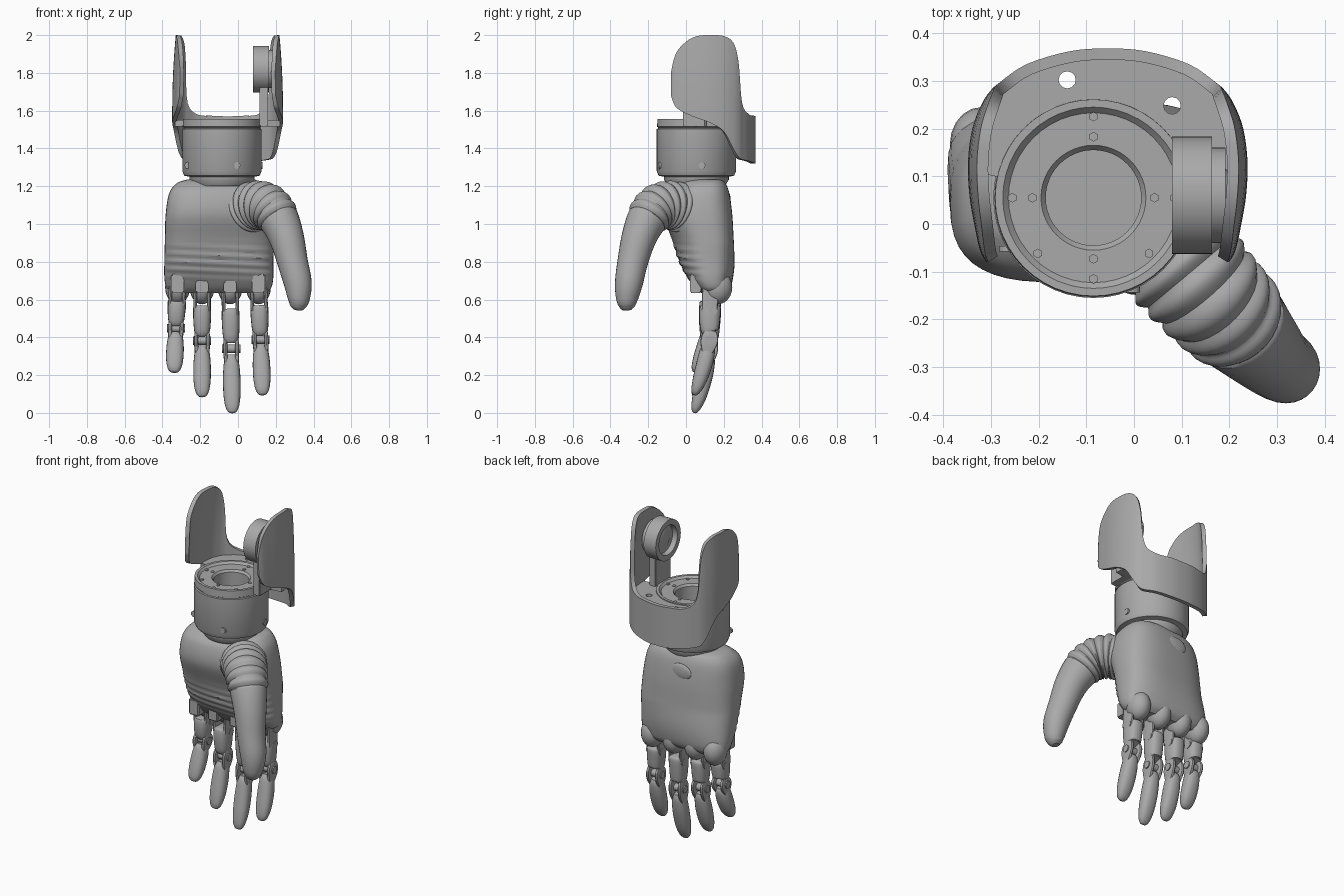
import bpy, bmesh, math
from mathutils import Vector, Matrix

if "Cube" in bpy.data.objects:
    bpy.data.objects.remove(bpy.data.objects["Cube"])

grey = bpy.data.materials.new("mid_grey")
grey.use_nodes = True
grey.diffuse_color = (0.4, 0.4, 0.4, 1)
grey.node_tree.nodes["Principled BSDF"].inputs["Base Color"].default_value = (0.4, 0.4, 0.4, 1)


def smooth(ob, angle=35):
    bpy.ops.object.select_all(action="DESELECT")
    ob.select_set(True)
    bpy.context.view_layer.objects.active = ob
    for mod in ob.modifiers[:]:
        bpy.ops.object.modifier_apply(modifier=mod.name)
    bpy.ops.object.shade_smooth_by_angle(angle=math.radians(angle))


def finish(name, bm, recalc=True):
    if recalc:
        bmesh.ops.recalc_face_normals(bm, faces=bm.faces)
    mesh = bpy.data.meshes.new(name)
    bm.to_mesh(mesh)
    bm.free()
    ob = bpy.data.objects.new(name, mesh)
    bpy.context.collection.objects.link(ob)
    mesh.materials.append(grey)
    smooth(ob)
    return ob


def smooth_rows(rows, steps):
    """Catmull-Rom interpolation of equally long tuples."""
    rows = [Vector(r) for r in rows]
    out = []
    for i in range(len(rows) - 1):
        a, b, c, d = rows[max(i - 1, 0)], rows[i], rows[i + 1], rows[min(i + 2, len(rows) - 1)]
        for k in range(steps):
            t = k / steps
            out.append(0.5 * (2 * b + (c - a) * t + (2 * a - 5 * b + 4 * c - d) * t * t
                              + (3 * b - a - 3 * c + d) * t ** 3))
    return out + [rows[-1]]


def loft(name, rows, steps=4, sides=20, side_axis=(1, 0, 0), power=2, level=False, ripple=None):
    """Tube through rows of x, y, z, half width, half depth."""
    rows = smooth_rows(rows, steps)
    bm = bmesh.new()
    rings = []
    for i, r in enumerate(rows):
        c = Vector(r[:3])
        t = Vector(rows[min(i + 1, len(rows) - 1)][:3]) - Vector(rows[max(i - 1, 0)][:3])
        t = Vector((0, 0, -1)) if level else t.normalized()
        u = Vector(side_axis)
        u = (u - t * u.dot(t)).normalized()
        v = t.cross(u)
        ring = []
        for k in range(sides):
            a = math.tau * k / sides
            ca, sa = math.cos(a), math.sin(a)
            p = c + u * r[3] * math.copysign(abs(ca) ** (2 / power), ca) \
                + v * r[4] * math.copysign(abs(sa) ** (2 / power), sa)
            if ripple:
                p = ripple(p, c, i / (len(rows) - 1))
            ring.append(bm.verts.new(p))
        rings.append(ring)
    for a, b in zip(rings, rings[1:]):
        for k in range(sides):
            n = (k + 1) % sides
            bm.faces.new((a[k], a[n], b[n], b[k]))
    bm.faces.new(rings[0])
    bm.faces.new(rings[-1])
    return finish(name, bm)


def cylinder(name, center, radius, depth, axis="Z", sides=32, top=None):
    bm = bmesh.new()
    turn = {"Z": Matrix(), "X": Matrix.Rotation(math.pi / 2, 4, "Y"),
            "Y": Matrix.Rotation(-math.pi / 2, 4, "X")}[axis]
    bmesh.ops.create_cone(bm, cap_ends=True, segments=sides, radius1=radius,
                          radius2=radius if top is None else top, depth=depth,
                          matrix=Matrix.Translation(center) @ turn)
    return finish(name, bm)


def box(name, center, size):
    bm = bmesh.new()
    bmesh.ops.create_cube(bm, size=1, matrix=Matrix.Translation(center) @ Matrix.Diagonal((*size, 1)))
    bmesh.ops.bevel(bm, geom=bm.edges[:], offset=min(size) * 0.12, segments=2, affect="EDGES")
    return finish(name, bm)


def ellipsoid(name, center, radii):
    bm = bmesh.new()
    bmesh.ops.create_uvsphere(bm, u_segments=20, v_segments=12, radius=1,
                              matrix=Matrix.Translation(center) @ Matrix.Diagonal((*radii, 1)))
    return finish(name, bm)


def turned(name, profile, center, axis, steps=48):
    """Spin a profile of radius and distance along the axis."""
    c, n = Vector(center), Vector(axis)
    out = n.orthogonal().normalized()
    bm = bmesh.new()
    verts = [bm.verts.new(c + out * r + n * h) for r, h in profile]
    edges = [bm.edges.new(e) for e in zip(verts, verts[1:])]
    bmesh.ops.spin(bm, geom=verts + edges, cent=c, axis=n, angle=math.tau, steps=steps)
    bmesh.ops.remove_doubles(bm, verts=bm.verts, dist=1e-4)
    return finish(name, bm)


# Wrist collar
AX, AY = -0.085, 0.055
turned("wrist_collar", [(0, 1.3), (.1, 1.3), (.1, 1.53), (.11, 1.543), (.178, 1.543), (.19, 1.556),
                        (.206, 1.556), (.208, 1.515), (.203, 1.512), (.203, 1.506), (.21, 1.503),
                        (.21, 1.28), (.2, 1.256), (.172, 1.25), (.172, 1.235), (.15, 1.2), (0, 1.2)],
       (AX, AY, 0), (0, 0, 1))
for k in range(4):
    a = k * math.pi / 2
    spots = [(.128, a), (.17, a)] + ([(.165, a + math.pi / 4)] if k > 1 else [])
    for r, b in spots:
        cylinder("collar_screw", (AX + r * math.cos(b), AY + r * math.sin(b), 1.543), .01, .01, sides=6)
for x, y, axis in ((AX + .08, AY - .193, "Y"), (AX - .18, AY - .107, "Y"), (AX + .208, AY + .03, "X")):
    cylinder("side_screw", (x, y, 1.31), .018, .012, axis, 12)

# Forearm cuff: half outline as offset from the middle, y, lower edge, upper edge
MID = -0.055
half = [(.255, -.08, 1.68, 1.8), (.268, -.055, 1.62, 1.9), (.28, 0, 1.585, 1.965),
        (.29, .06, 1.56, 1.995), (.293, .13, 1.535, 2), (.284, .2, 1.49, 1.995),
        (.265, .25, 1.4, 1.96), (.247, .278, 1.355, 1.86), (.226, .297, 1.342, 1.64),
        (.17, .335, 1.333, 1.58), (.08, .362, 1.322, 1.573), (0, .368, 1.32, 1.57)]
outline = smooth_rows(half + [(-d, y, lo, hi) for d, y, lo, hi in reversed(half[:-1])], 4)
bm = bmesh.new()
ROWS = 8
grid = []
for d, y, lo, hi in outline:
    heights = [lo + (min(hi, 2) - lo) * k / ROWS for k in range(ROWS + 1)]
    # The side wings lean inward towards their tips
    grid.append([bm.verts.new((MID + d * (1 - .4 * max(z - 1.6, 0) ** 2), y, z)) for z in heights])
for a, b in zip(grid, grid[1:]):
    for k in range(ROWS):
        bm.faces.new((a[k], b[k], b[k + 1], a[k + 1]))
cuff = finish("forearm_cuff", bm, recalc=False)
shell = cuff.modifiers.new("thickness", "SOLIDIFY")
shell.thickness = 0.024
shell.offset = -1
smooth(cuff, 40)

# Crescent plate joining the collar and the cuff
bm = bmesh.new()
strip = []
for d, y, lo, hi in outline:
    if y > 0.1:
        p = Vector((MID + d * .95, AY + (y - AY) * .95))
        q = Vector((AX, AY)) + (p - Vector((AX, AY))).normalized() * .2
        strip.append((bm.verts.new((*p, 1.55)), bm.verts.new((*q, 1.55))))
for a, b in zip(strip, strip[1:]):
    bm.faces.new((a[0], b[0], b[1], a[1]))
extruded = bmesh.ops.extrude_face_region(bm, geom=bm.faces[:], use_keep_orig=True)
bmesh.ops.translate(bm, vec=(0, 0, -.035), verts=[v for v in extruded["geom"] if isinstance(v, bmesh.types.BMVert)])
plate = finish("mounting_plate", bm)
for x, y in ((-.14, .302), (.08, .248)):
    cutter = cylinder("hole_cutter", (x, y, 1.53), .018, .2, sides=12)
    cut = plate.modifiers.new("hole", "BOOLEAN")
    cut.operation = "DIFFERENCE"
    cut.object = cutter
    smooth(plate)
    bpy.data.objects.remove(cutter)

# Pivot arm inside the cuff, with a recessed disc
box("pivot_arm", (.137, .06, 1.665), (.045, .15, .3))
turned("pivot_disc", [(0, .105), (.05, .105), (.06, .11), (.085, .11), (.09, .08), (.123, .08),
                      (.123, .163), (.1, .163), (.1, .192), (.055, .192), (.03, .222), (0, .222)],
       (0, .06, 1.82), (1, 0, 0))


# Palm: z, left and right edge, front and back edge
def palm_shape(p, c, t):
    if p.y < c.y - .03 and .7 < p.z < .92:
        fade = math.sin((p.z - .7) / .22 * math.pi)
        p.y += .004 * fade * math.sin(p.z * 150 + p.x * 7)
    # The heel on the little finger side comes forward
    p.y += .09 * (p.x - c.x) * min(1, max(0, (p.z - .7) / .2))
    return p


palm = [(1.235, -.27, .09, -.01, .18), (1.215, -.325, .13, -.05, .205), (1.16, -.365, .165, -.1, .225),
        (1.05, -.383, .185, -.115, .24), (.92, -.387, .19, -.07, .247), (.8, -.39, .187, -.035, .255),
        (.72, -.39, .187, .005, .25), (.665, -.38, .177, .045, .235), (.635, -.35, .15, .08, .205)]
loft("palm", [((a + b) / 2, (c + d) / 2, z, (b - a) / 2, (d - c) / 2) for z, a, b, c, d in palm],
     steps=10, sides=48, power=2.7, level=True, ripple=palm_shape)
ellipsoid("back_badge", (-.12, .223, 1.12), (.072, .014, .05))


# Thumb with a bellows at its root
def bellows(p, c, t):
    if t < .34:
        p = c + (p - c) * (.95 + .12 * abs(math.sin(t / .34 * math.pi * 7)))
    return p


thumb = [(.05, -.02, 1.08, .125), (.1, -.08, 1.1, .122), (.16, -.15, 1.09, .115), (.213, -.203, 1.03, .107),
         (.256, -.248, .93, .093), (.289, -.282, .8, .081), (.316, -.302, .69, .074),
         (.322, -.312, .61, .06), (.318, -.312, .565, .043), (.315, -.31, .545, .022)]
loft("thumb", [(x, y, z, r, r) for x, y, z, r in thumb], steps=20, sides=28,
     side_axis=(.62, .78, 0), ripple=bellows)


# Fingers: knuckle x, tip x, tip z
def finger(name, x0, x1, tip):
    def at(s, dx=0, w=.04, d=.04, dy=0):
        return (x0 + (x1 - x0) * s + dx, .143 + dy - .1 * s ** 2.4, .68 + (tip - .68) * s, w, d)

    ellipsoid(name + "_knuckle", (x0, .167, .665), (.066, .078, .09))
    box(name + "_bracket", (x0, .05, .685), (.07, .06, .1))
    for side in (-1, 1):
        loft(name + "_root_link", [at(s, side * .036, .01, .042, -.015) for s in (0, .12, .24)], sides=12, power=4)
        loft(name + "_joint_link", [at(.42, side * .03, .009, .028), at(.47, side * .031, .011, .044),
                                    at(.54, side * .031, .011, .044), at(.62, side * .028, .01, .026)],
             sides=12, power=4)
    loft(name + "_proximal", [at(.19, 0, .036, .045, -.012), at(.21, 0, .046, .056, -.012),
                              at(.3, 0, .047, .056, -.012), at(.41, 0, .042, .048, -.006),
                              at(.44, 0, .034, .038)], power=2.6)
    for s in (.24, .5):
        x, y, z = at(s)[:3]
        cylinder(name + "_pin", (x, y, z), .022, .096, "X", 16)
    loft(name + "_distal", [at(.55, 0, .026, .028), at(.6, 0, .039, .04), at(.72, 0, .046, .043),
                            at(.86, 0, .045, .038), at(.95, 0, .036, .027), at(.99, 0, .022, .015),
                            at(1, 0, .01, .006)], power=2.4)


finger("little_finger", -.32, -.338, .215)
finger("ring_finger", -.19, -.19, .085)
finger("middle_finger", -.042, -.03, 0)
finger("index_finger", .108, .13, .095)
